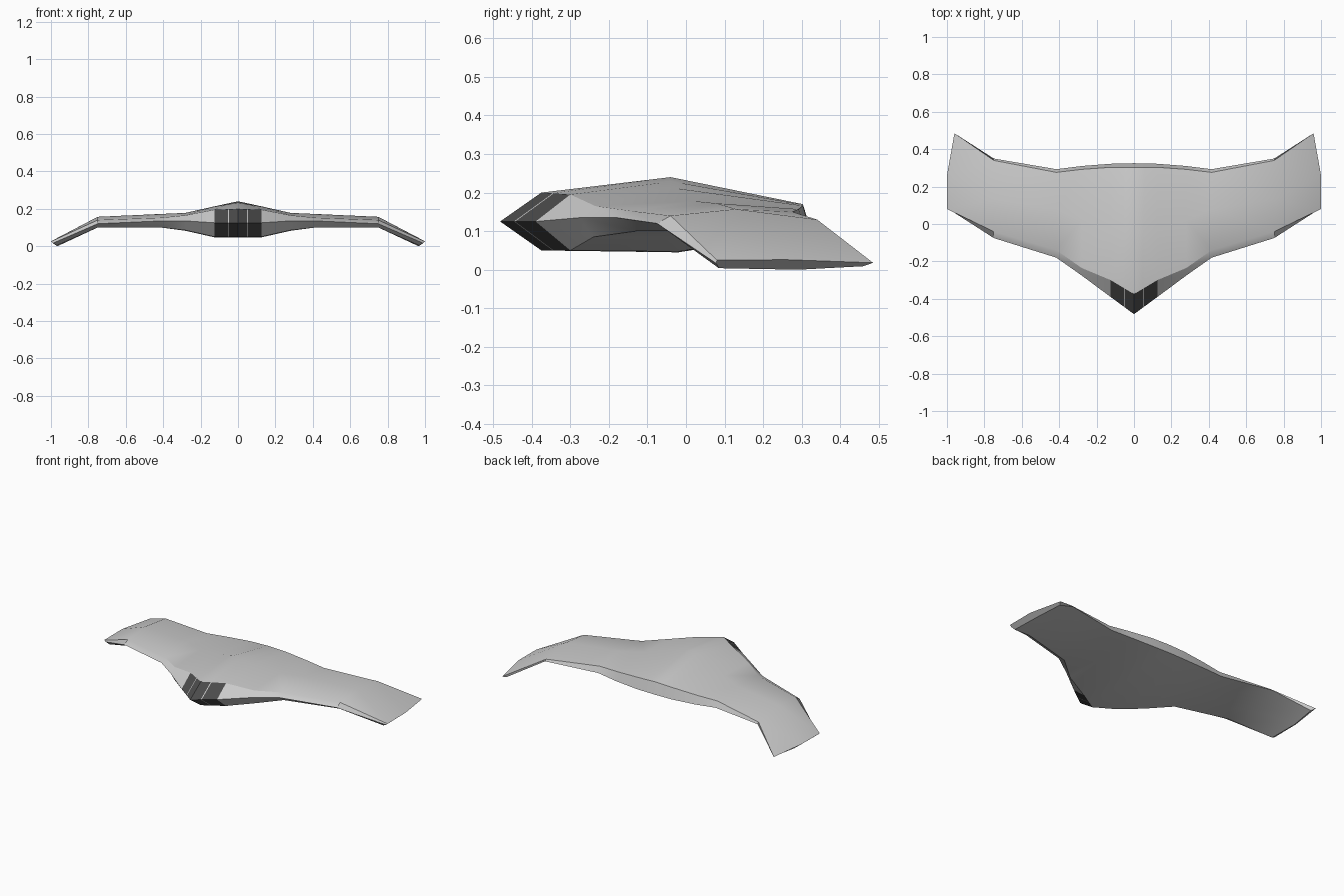
import bpy, bmesh
from mathutils import Vector

if "Cube" in bpy.data.objects:
    bpy.data.objects.remove(bpy.data.objects["Cube"])

# Cross-section order: shoulder, leading edge, lower lip, belly,
# lower trailing edge, upper trailing edge, upper ridge
def section(x, *yz):
    return [Vector((x, y, z)) for y, z in yz]

centre = section(0, (-.375, .20), (-.482, .125), (-.375, .05), (-.02, .045),
                 (.325, .10), (.303, .17), (-.04, .24))
nose_side = section(.125, (-.30, .195), (-.39, .125), (-.30, .05), (-.02, .047),
                    (.322, .10), (.303, .166), (-.04, .213))
shoulder = section(.28, (-.235, .165), (-.275, .135), (-.24, .085), (.01, .082),
                   (.31, .105), (.292, .157), (.02, .178))
inner_wing = section(.415, (-.14, .152), (-.18, .135), (-.13, .10), (.06, .10),
                     (.293, .113), (.276, .15), (.08, .172))
outer_wing = section(.75, (-.04, .14), (-.075, .12), (-.04, .10), (.12, .10),
                     (.35, .12), (.34, .13), (.13, .157))
tip = [Vector(p) for p in ((1, .08, .025), (.99, .079, .016), (.968, .085, .004),
                           (.966, .29, 0), (.945, .46, .009), (.96, .485, .018),
                           (1, .26, .026))]

def between(a, b, t):
    return [p.lerp(q, t) for p, q in zip(a, b)]

# Thin seam columns split the nose glazing into strips
seam = [between(centre, nose_side, t) for t in (.39, .425)]
columns = [centre, *seam, nose_side, shoulder, inner_wing, outer_wing, tip]

def is_panel(col, row):
    return col in (0, 2) and row in (0, 1)

def build(name, keep, cap=False):
    bm = bmesh.new()
    grid = [[bm.verts.new(p) for p in c] for c in columns]
    n = len(centre)
    for i in range(len(grid) - 1):
        for j in range(n):
            if keep(i, j):
                k = (j + 1) % n
                bm.faces.new((grid[i][j], grid[i][k], grid[i + 1][k], grid[i + 1][j]))
    if cap:
        bm.faces.new(grid[-1])
    bmesh.ops.delete(bm, geom=[v for v in bm.verts if not v.link_faces], context='VERTS')
    # Mirror to the left side
    bmesh.ops.mirror(bm, geom=bm.verts[:] + bm.edges[:] + bm.faces[:],
                     axis='X', merge_dist=.0005)
    bmesh.ops.remove_doubles(bm, verts=bm.verts[:], dist=.0003)
    bmesh.ops.recalc_face_normals(bm, faces=bm.faces[:])
    # Make sure the nose faces look forward
    front = min(bm.faces, key=lambda f: f.calc_center_median().y)
    if front.normal.y > 0:
        bmesh.ops.reverse_faces(bm, faces=bm.faces[:])
    for f in bm.faces:
        c = f.calc_center_median()
        if name == "nose_panels" and f.normal.y > 0:
            f.normal_flip()
    mesh = bpy.data.meshes.new(name)
    bm.to_mesh(mesh)
    bm.free()
    ob = bpy.data.objects.new(name, mesh)
    bpy.context.collection.objects.link(ob)
    bpy.ops.object.select_all(action='DESELECT')
    ob.select_set(True)
    bpy.context.view_layer.objects.active = ob
    bpy.ops.object.shade_smooth_by_angle(angle=.5)
    return ob

# Blended wing and hull
build("wing_body", lambda i, j: not is_panel(i, j), cap=True)

# Dark faceted nose panels
panels = build("nose_panels", is_panel)
dark = bpy.data.materials.new("dark_panel")
dark.diffuse_color = (.07, .07, .07, 1)
dark.use_nodes = True
dark.node_tree.nodes["Principled BSDF"].inputs["Base Color"].default_value = dark.diffuse_color
panels.data.materials.append(dark)
